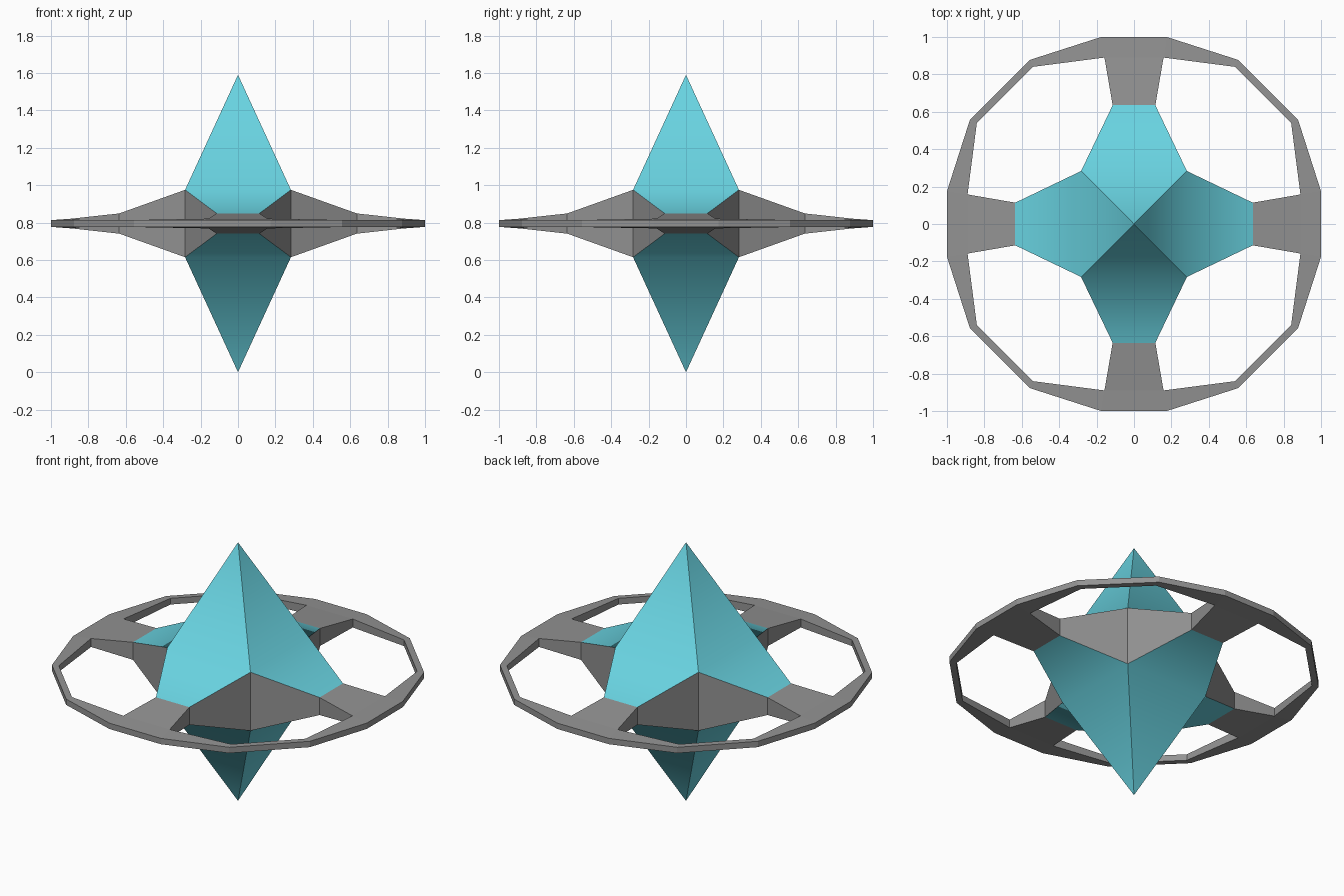
import bpy
import bmesh
from math import pi
from mathutils import Matrix, Vector

if "Cube" in bpy.data.objects:
    bpy.data.objects.remove(bpy.data.objects["Cube"], do_unlink=True)

MID = 0.795  # height of the symmetry plane

# Key points of the quarter that faces +x (z is half the thickness)
APEX = (0, 0, 0.795)
SHOULDER = (0.283, 0.283, 0.18)
ARM = (0.635, 0.114, 0.054)
INNER = (0.89, 0.158, 0.026)
OUTER = (1.0, 0.175, 0.018)
INNER_CORNER = (0.84, 0.542, 0.019)
OUTER_CORNER = (0.878, 0.555, 0.018)


def make_material(name, color):
    mat = bpy.data.materials.new(name)
    mat.use_nodes = True
    mat.diffuse_color = color
    mat.node_tree.nodes["Principled BSDF"].inputs["Base Color"].default_value = color
    return mat


def turn(point, k):
    return Matrix.Rotation(k * pi / 2, 3, "Z") @ Vector(point)


def flip(point):
    """Mirror a key point to the other side of its arm."""
    return (point[0], -point[1], point[2])


def add_face(bm, points):
    return bm.faces.new([bm.verts.new((p[0], p[1], p[2] + MID)) for p in points])


def add_caps(bm, points):
    """Add an upper face and its mirror image below."""
    add_face(bm, points)
    add_face(bm, [(p[0], p[1], -p[2]) for p in reversed(points)])


def add_wall(bm, p, q):
    """Add an upright face joining the upper and lower surface."""
    low_p, low_q = (p[0], p[1], -p[2]), (q[0], q[1], -q[2])
    add_face(bm, [low_p, low_q, q, p])


def finish(bm, name, mat):
    bmesh.ops.remove_doubles(bm, verts=bm.verts[:], dist=0.0005)
    mesh = bpy.data.meshes.new(name)
    bm.to_mesh(mesh)
    bm.free()
    mesh.materials.append(mat)
    obj = bpy.data.objects.new(name, mesh)
    bpy.context.collection.objects.link(obj)
    return obj


teal = make_material("teal", (0.14, 0.65, 0.75, 1))
grey = make_material("grey", (0.29, 0.29, 0.29, 1))

# Four-pointed crystal: steep spikes that flare softly into the arms
bm = bmesh.new()
for k in range(4):
    left, right = turn(SHOULDER, k), turn(flip(SHOULDER), k)
    add_caps(bm, [turn(APEX, k), right, left])
    add_caps(bm, [right, turn(flip(ARM), k), turn(ARM, k), left])
crystal = finish(bm, "crystal_spikes", teal)
bpy.ops.object.select_all(action="DESELECT")
crystal.select_set(True)
bpy.context.view_layer.objects.active = crystal
bpy.ops.object.shade_smooth_by_angle(angle=pi / 3)

# Faceted ring with its arms and the crystal's side walls
bm = bmesh.new()
outer, inner = [], []
for k in range(4):
    outer += [turn(p, k) for p in (flip(OUTER_CORNER), flip(OUTER), OUTER, OUTER_CORNER)]
    inner += [turn(p, k) for p in (flip(INNER_CORNER), flip(INNER), INNER, INNER_CORNER)]

for i in range(len(outer)):
    j = (i + 1) % len(outer)
    add_caps(bm, [inner[i], outer[i], outer[j], inner[j]])
    add_wall(bm, outer[i], outer[j])

for k in range(4):
    # Arm between crystal and ring
    add_caps(bm, [turn(p, k) for p in (flip(ARM), flip(INNER), INNER, ARM)])
    # Walls around the opening between two arms
    opening = [turn(p, k) for p in (SHOULDER, ARM, INNER, INNER_CORNER)]
    opening += [turn(flip(p), k + 1) for p in (INNER_CORNER, INNER, ARM)]
    for i, p in enumerate(opening):
        add_wall(bm, opening[(i + 1) % len(opening)], p)
finish(bm, "ring_and_arms", grey)
